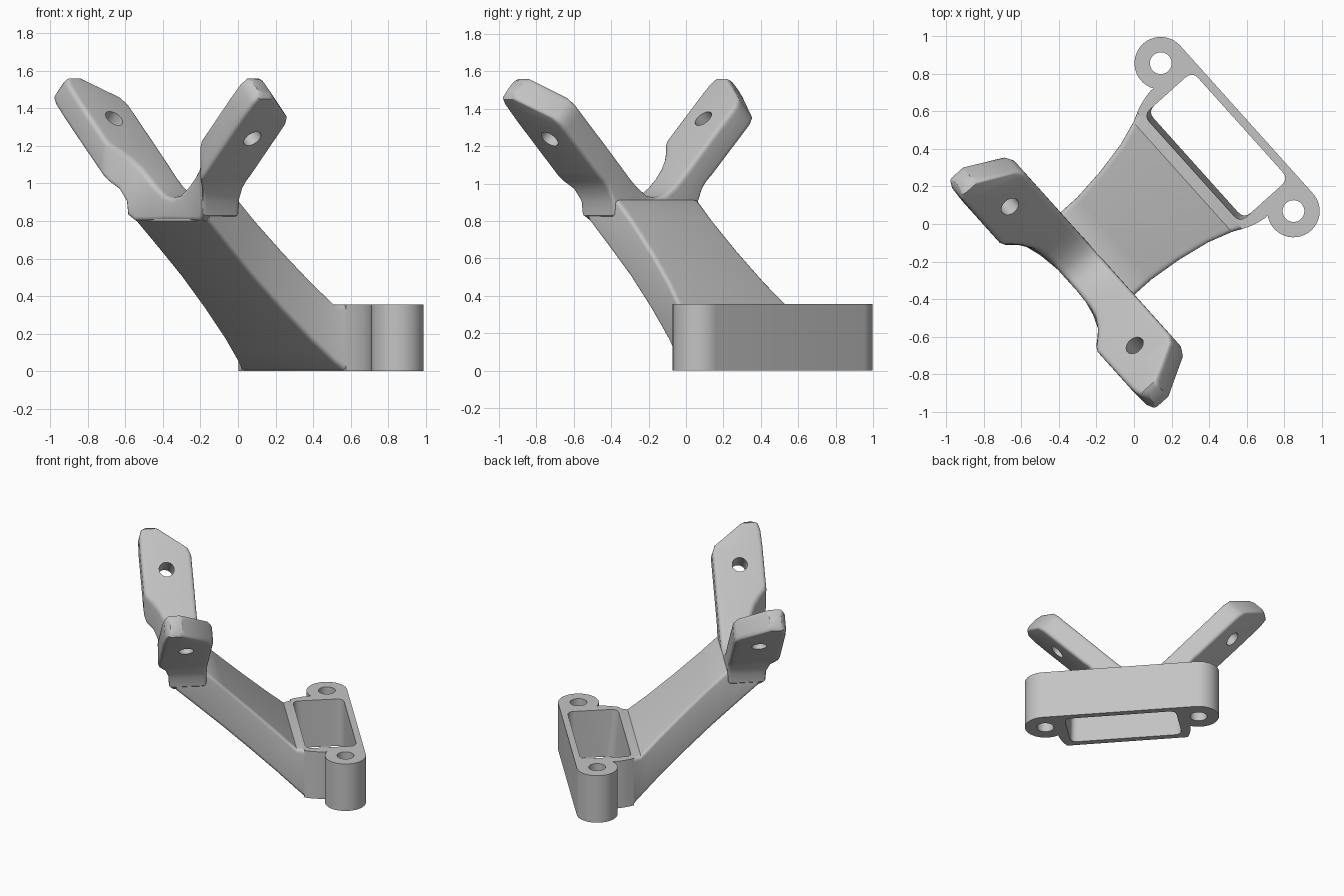
import bpy, bmesh, math
from mathutils import Vector

if "Cube" in bpy.data.objects:
    bpy.data.objects.remove(bpy.data.objects["Cube"])

grey = bpy.data.materials.new("light grey")
grey.use_nodes = True
grey.diffuse_color = (0.55, 0.55, 0.55, 1)
grey.node_tree.nodes["Principled BSDF"].inputs["Base Color"].default_value = grey.diffuse_color

# The bracket is symmetric about a diagonal: u runs along it, v across it
CU, SU, SHIFT = 0.744, 0.668, 0.013
BASE_H = 0.355


def place(p):
    u, v, z = p
    v -= SHIFT
    return Vector((CU * u + SU * v, SU * u - CU * v, z))


def loft(name, rings):
    """Skin a list of equal rings and cap both ends."""
    bm = bmesh.new()
    rows = [[bm.verts.new(place(p)) for p in ring] for ring in rings]
    n = len(rows[0])
    for a, b in zip(rows, rows[1:]):
        for i in range(n):
            j = (i + 1) % n
            bm.faces.new((a[i], a[j], b[j], b[i]))
    bm.faces.new(rows[0])
    bm.faces.new(rows[-1])
    bmesh.ops.recalc_face_normals(bm, faces=bm.faces)
    mesh = bpy.data.meshes.new(name)
    bm.to_mesh(mesh)
    bm.free()
    mesh.materials.append(grey)
    ob = bpy.data.objects.new(name, mesh)
    bpy.context.collection.objects.link(ob)
    return ob


def rounded(corners, r, steps=4):
    """Round the corners of a polygon given as 3D points."""
    pts = [Vector(c) for c in corners]
    out = []
    for i, p in enumerate(pts):
        ends = []
        for q in (pts[i - 1], pts[(i + 1) % len(pts)]):
            d = q - p
            ends.append(p + d.normalized() * min(r, d.length * 0.4))
        for k in range(steps + 1):
            t = k / steps
            out.append(ends[0] * (1 - t) ** 2 + p * (2 * t * (1 - t)) + ends[1] * t * t)
    return out


def interp(table, x):
    if x <= table[0][0]:
        return table[0][1]
    for (x0, y0), (x1, y1) in zip(table, table[1:]):
        if x <= x1:
            return y0 + (y1 - y0) * (x - x0) / (x1 - x0)
    return table[-1][1]


def rod(name, a, b, r, side=Vector((1, 0, 0)), n=32):
    a, b = Vector(a), Vector(b)
    other = (b - a).normalized().cross(side)
    angles = [2 * math.pi * i / n for i in range(n)]
    return loft(name, [[c + side * (r * math.cos(t)) + other * (r * math.sin(t)) for t in angles]
                       for c in (a, b)])


def activate(ob):
    bpy.ops.object.select_all(action='DESELECT')
    ob.select_set(True)
    bpy.context.view_layer.objects.active = ob


def cut(ob, cutter):
    cutter.hide_render = True
    mod = ob.modifiers.new("cut", 'BOOLEAN')
    mod.operation, mod.solver, mod.object = 'DIFFERENCE', 'EXACT', cutter
    activate(ob)
    bpy.ops.object.modifier_apply(modifier=mod.name)
    bpy.data.objects.remove(cutter)


# Sloping leg, waisted in plan, with rounded long edges
half_width = [(-0.46, 0.3), (-0.3, 0.295), (-0.13, 0.295), (0.05, 0.315),
              (0.23, 0.35), (0.36, 0.393), (0.415, 0.42)]
stations = [-0.46, -0.36, -0.27, -0.24, -0.13, -0.04, 0.05, 0.14, 0.23, 0.3, 0.36, 0.415]
leg_rings = []
for u in stations:
    w = interp(half_width, u)
    top = min(0.915, BASE_H + max(0, 0.36 - u) * 0.925)
    bottom = max(0, (0.41 - u) * 0.92)
    leg_rings.append(rounded([(u, -w, bottom), (u, w, bottom), (u, w, top), (u, -w, top)], 0.03))
leg = loft("sloping_leg", leg_rings)

# Forked yoke: one loft from tip to tip; each station pairs an inner and an outer (v, z)
front_edge = [(0.17, -0.465), (0.23, -0.475), (0.28, -0.5), (0.32, -0.53), (0.375, -0.6)]
BACK = -0.25
fork = [((0, 0.925), (0, 0.8)), ((0.06, 0.937), (0.15, 0.8)), ((0.13, 0.985), (0.27, 0.8)),
        ((0.18, 1.03), (0.302, 0.83)), ((0.23, 1.08), (0.307, 0.9)),
        ((0.29, 1.14), (0.335, 0.968)), ((0.33, 1.18), (0.37, 1.01)),
        ((0.365, 1.215), (0.4, 1.035)), ((0.385, 1.235), (0.425, 1.06))]


def yoke_ring(inner, outer):
    return [(interp(front_edge, inner[0]), *inner), (BACK, *inner),
            (BACK, *outer), (interp(front_edge, outer[0]), *outer)]


def tip_ring(front_u, front_v, back_u, back_v, inset=0):
    def pt(u, v, d):
        return (u, v + d, v + 0.85 - d)
    return [pt(front_u, front_v, inset), pt(back_u, back_v, inset),
            pt(back_u, back_v, 0.11 - inset), pt(front_u, front_v, 0.11 - inset)]


half = [yoke_ring(i, o) for i, o in fork]
half += [tip_ring(-0.6, 0.56, BACK, 0.54), tip_ring(-0.6, 0.6, BACK + 0.0, 0.57),
         tip_ring(-0.595, 0.68, -0.27, 0.605), tip_ring(-0.58, 0.71, -0.46, 0.71),
         tip_ring(-0.56, 0.722, -0.48, 0.722, 0.018)]
half = [rounded(ring, 0.03) for ring in half]
mirrored = [[(p[0], -p[1], p[2]) for p in ring] for ring in reversed(half[1:])]
yoke = loft("forked_yoke", mirrored + half)
for s in (-1, 1):
    cut(yoke, rod("arm_hole_cutter", (-0.43, s * 0.4, 1.445), (-0.43, s * 0.69, 1.155), 0.052))

# Base frame: bar with two round bosses
BU, BV, BR = 0.679, 0.53, 0.14
side = [(0.41, 0.418), (0.45, 0.435), (0.5, 0.45), (0.545, 0.457)]
for i in range(25):
    a = math.radians(213 * (1 - i / 24))
    side.append((BU + BR * math.cos(a), BV + BR * math.sin(a)))
outline = side + [(u, -v) for u, v in reversed(side)]
base = loft("base_frame", [[(u, v, z) for u, v in outline] for z in (0, BASE_H)])
for s in (-1, 1):
    cut(base, rod("bolt_hole_cutter", (BU, s * BV, -0.1), (BU, s * BV, BASE_H + 0.1), 0.058))


# Window through the base, with a slightly leaning inner wall
def window(z):
    near = 0.455 - 0.03 * z / BASE_H
    return rounded([(near, -0.385, z), (near, 0.385, z), (0.775, 0.385, z), (0.775, -0.385, z)], 0.05)


cut(base, loft("window_cutter", [window(-0.05), window(BASE_H + 0.05)]))

for ob in (leg, yoke, base):
    activate(ob)
    bpy.ops.object.shade_smooth_by_angle(angle=math.radians(35))
